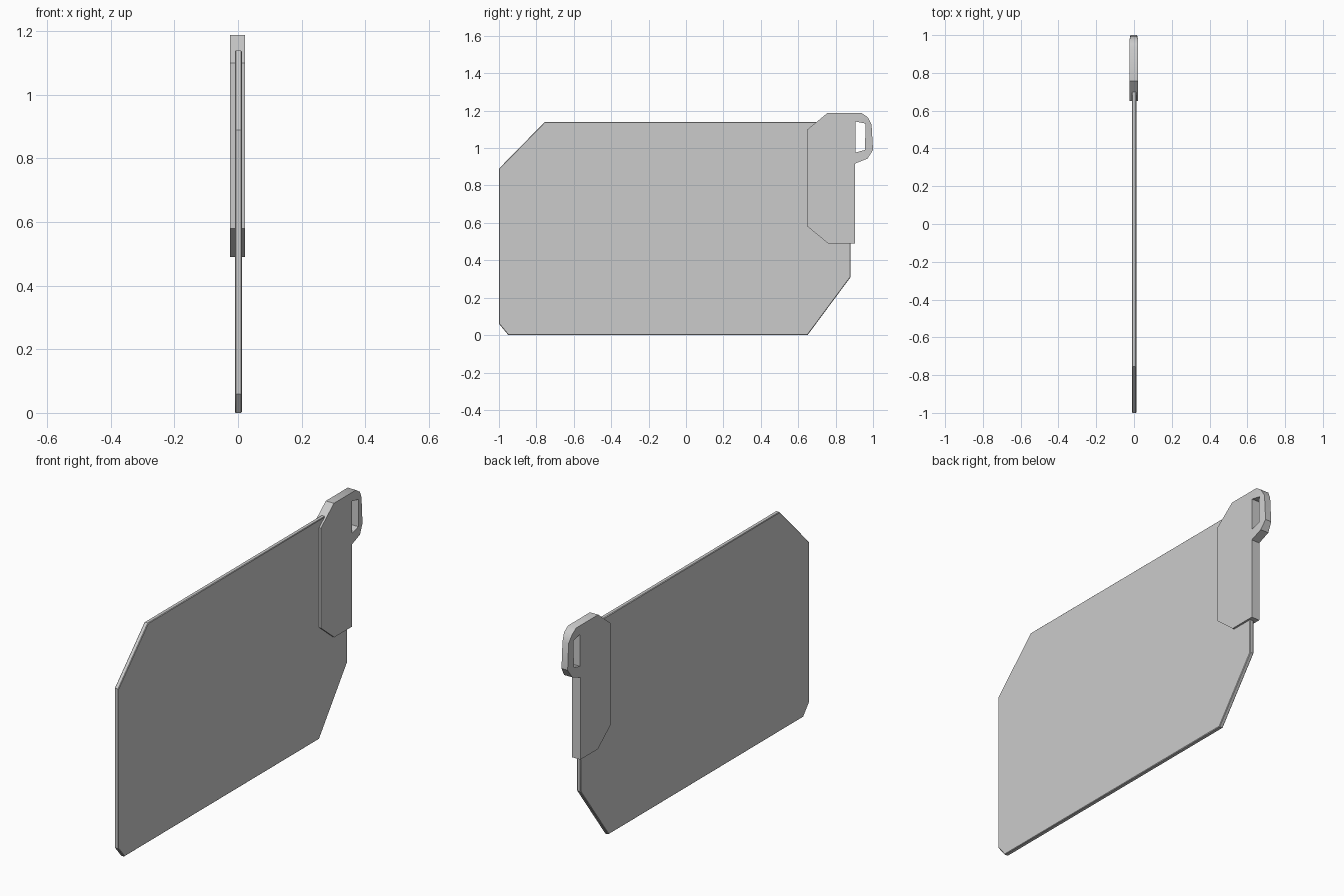
import bpy, bmesh

if "Cube" in bpy.data.objects:
    bpy.data.objects.remove(bpy.data.objects["Cube"])


def plate(name, loops, x0, x1, taper_y=None, bevel=0.0):
    """Extrude a side profile (y, z), optionally with holes, from x0 to x1."""
    bm = bmesh.new()
    edges = []
    for pts in loops:
        vs = [bm.verts.new((x0, y, z)) for y, z in pts]
        edges += [bm.edges.new((vs[i], vs[(i + 1) % len(vs)])) for i in range(len(vs))]
    if len(loops) == 1:
        bm.faces.new(bm.verts[:])
    else:
        bmesh.ops.triangle_fill(bm, edges=edges, use_beauty=True)
    out = bmesh.ops.extrude_face_region(bm, geom=bm.faces[:], use_keep_orig=True)
    moved = [g for g in out["geom"] if isinstance(g, bmesh.types.BMVert)]
    bmesh.ops.translate(bm, verts=moved, vec=(x1 - x0, 0, 0))
    # narrow the far end slightly
    if taper_y is not None:
        mid = (x0 + x1) / 2
        for v in bm.verts:
            if v.co.y > taper_y:
                v.co.x = mid + (v.co.x - mid) * 0.75
    bmesh.ops.recalc_face_normals(bm, faces=bm.faces[:])
    me = bpy.data.meshes.new(name)
    bm.to_mesh(me)
    bm.free()
    ob = bpy.data.objects.new(name, me)
    bpy.context.collection.objects.link(ob)
    if bevel:
        mod = ob.modifiers.new("edge_bevel", "BEVEL")
        mod.width = bevel
        mod.segments = 1
        mod.limit_method = 'ANGLE'
        mod.angle_limit = 1.2
    bpy.context.view_layer.objects.active = ob
    ob.select_set(True)
    bpy.ops.object.shade_smooth_by_angle(angle=0.6)
    ob.select_set(False)
    return ob


# broad flat panel with clipped corners
plate("panel", [[(-1, 0.06), (-0.95, 0), (0.65, 0), (0.88, 0.31),
                 (0.88, 1.14), (-0.755, 1.14), (-1, 0.89)]],
      -0.010, 0.012, bevel=0.003)

# thicker corner clip with a hanging loop
clip_outline = [(0.65, 0.58), (0.76, 0.49), (0.904, 0.49), (0.904, 0.917),
                (0.971, 0.944), (1.0, 0.99), (0.992, 1.126), (0.971, 1.166),
                (0.938, 1.188), (0.757, 1.188), (0.65, 1.10)]
loop_hole = [(0.906, 0.976), (0.957, 0.99), (0.96, 1.131), (0.906, 1.142)]
plate("corner_clip", [clip_outline, loop_hole], -0.025, 0.022, taper_y=0.98)
